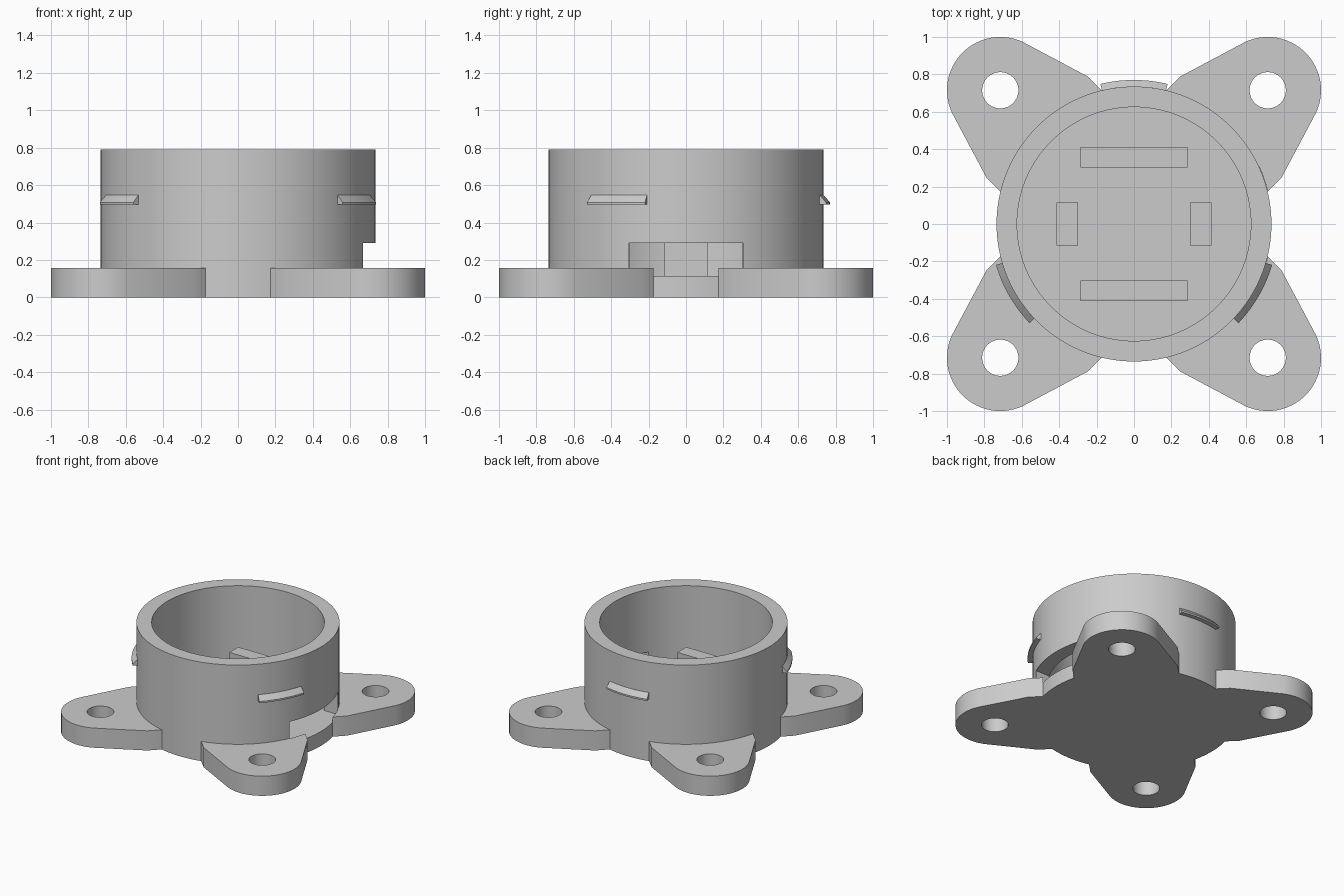
import bpy, bmesh
from math import sin, cos, pi, radians, sqrt, asin

if "Cube" in bpy.data.objects:
    bpy.data.objects.remove(bpy.data.objects["Cube"], do_unlink=True)

# Single plain material
grey = bpy.data.materials.new("plain grey")
grey.use_nodes = True
colour = (0.6, 0.6, 0.6, 1)
grey.diffuse_color = colour
grey.node_tree.nodes["Principled BSDF"].inputs["Base Color"].default_value = colour

R_OUT, R_IN, TOP = 0.735, 0.625, 0.79
FLOOR, FLANGE = 0.115, 0.157
HOLE = 0.715


def arc(cx, cy, r, a0, a1, n):
    """Points along an arc, both ends included."""
    return [(cx + r * cos(a0 + (a1 - a0) * i / n),
             cy + r * sin(a0 + (a1 - a0) * i / n)) for i in range(n + 1)]


def disc(cx, cy, r, n):
    return arc(cx, cy, r, 0, 2 * pi, n)[:-1]


def finish(name, bm):
    bmesh.ops.recalc_face_normals(bm, faces=bm.faces)
    mesh = bpy.data.meshes.new(name)
    bm.to_mesh(mesh)
    bm.free()
    mesh.materials.append(grey)
    obj = bpy.data.objects.new(name, mesh)
    bpy.context.collection.objects.link(obj)
    return obj


def prism(name, outline, z0, z1):
    """Extrude a flat outline from z0 to z1."""
    bm = bmesh.new()
    face = bm.faces.new([bm.verts.new((x, y, z0)) for x, y in outline])
    new = bmesh.ops.extrude_face_region(bm, geom=[face])["geom"]
    bmesh.ops.translate(bm, vec=(0, 0, z1 - z0),
                        verts=[v for v in new if isinstance(v, bmesh.types.BMVert)])
    return finish(name, bm)


def combine(target, tool, operation):
    """Apply a boolean and discard the tool."""
    mod = target.modifiers.new(operation.lower(), 'BOOLEAN')
    mod.operation, mod.solver, mod.object = operation, 'EXACT', tool
    bpy.ops.object.select_all(action='DESELECT')
    bpy.context.view_layer.objects.active = target
    target.select_set(True)
    bpy.ops.object.modifier_apply(modifier=mod.name)
    bpy.data.objects.remove(tool, do_unlink=True)


def smooth(obj):
    bpy.ops.object.select_all(action='DESELECT')
    bpy.context.view_layer.objects.active = obj
    obj.select_set(True)
    bpy.ops.object.shade_smooth_by_angle(angle=radians(25))


# Cup body, joined with four tapered mounting ears
housing = prism("housing", disc(0, 0, R_OUT, 128), 0, TOP)
reach, ear_r, half, shoulder = HOLE * sqrt(2), 0.285, 0.382, 0.735
spread = pi / 2 - asin((half - ear_r) / (reach - shoulder)) * 0.8
ear = [(0.45, -half), (shoulder, -half)]
ear += arc(reach, 0, ear_r, -spread - 0.35, spread + 0.35, 32)[4:-4]
ear += [(shoulder, half), (0.45, half)]
for k in range(4):
    a = radians(45 + 90 * k)
    turned = [(x * cos(a) - y * sin(a), x * sin(a) + y * cos(a)) for x, y in ear]
    combine(housing, prism("ear", turned, 0, FLANGE), 'UNION')

# Cavity, side window and screw holes
combine(housing, prism("cavity", disc(0, 0, R_IN, 128), FLOOR, 1), 'DIFFERENCE')
w = 0.305
edge = asin(w / R_OUT)
window = [(0.5, w), (0.5, -w)] + arc(0, 0, R_OUT + 0.001, -edge, edge, 20)
combine(housing, prism("window", window, FLOOR, 0.29), 'DIFFERENCE')
for sx in (-1, 1):
    for sy in (-1, 1):
        hole = prism("hole", disc(sx * HOLE, sy * HOLE, 0.097, 48), -0.1, 0.3)
        combine(housing, hole, 'DIFFERENCE')
smooth(housing)


# Raised support blocks on the cup floor
def block(name, cx, cy, hx, hy):
    prism(name, [(cx - hx, cy - hy), (cx + hx, cy - hy),
                 (cx + hx, cy + hy), (cx - hx, cy + hy)], FLOOR - 0.02, 0.357)


for s, side in ((1, "left"), (-1, "right")):
    block(side + "_support", s * 0.357, 0, 0.057, 0.115)
for s, side in ((1, "back"), (-1, "front")):
    block(side + "_support", 0, s * 0.357, 0.287, 0.056)

# Three locking ridges with a sloping top, swept round the wall
ridge = [(0.72, 0.495), (0.77, 0.495), (0.77, 0.508), (0.735, 0.547), (0.72, 0.547)]
for name, mid in (("back_ridge", 90), ("left_ridge", -30), ("right_ridge", 210)):
    bm = bmesh.new()
    rings = []
    steps = 14
    for i in range(steps + 1):
        a = radians(mid - 13.5 + 27 * i / steps)
        rings.append([bm.verts.new((r * cos(a), r * sin(a), z)) for r, z in ridge])
    n = len(ridge)
    for p, q in zip(rings, rings[1:]):
        for j in range(n):
            bm.faces.new((p[j], p[(j + 1) % n], q[(j + 1) % n], q[j]))
    bm.faces.new(rings[0])
    bm.faces.new(rings[-1])
    smooth(finish(name, bm))
